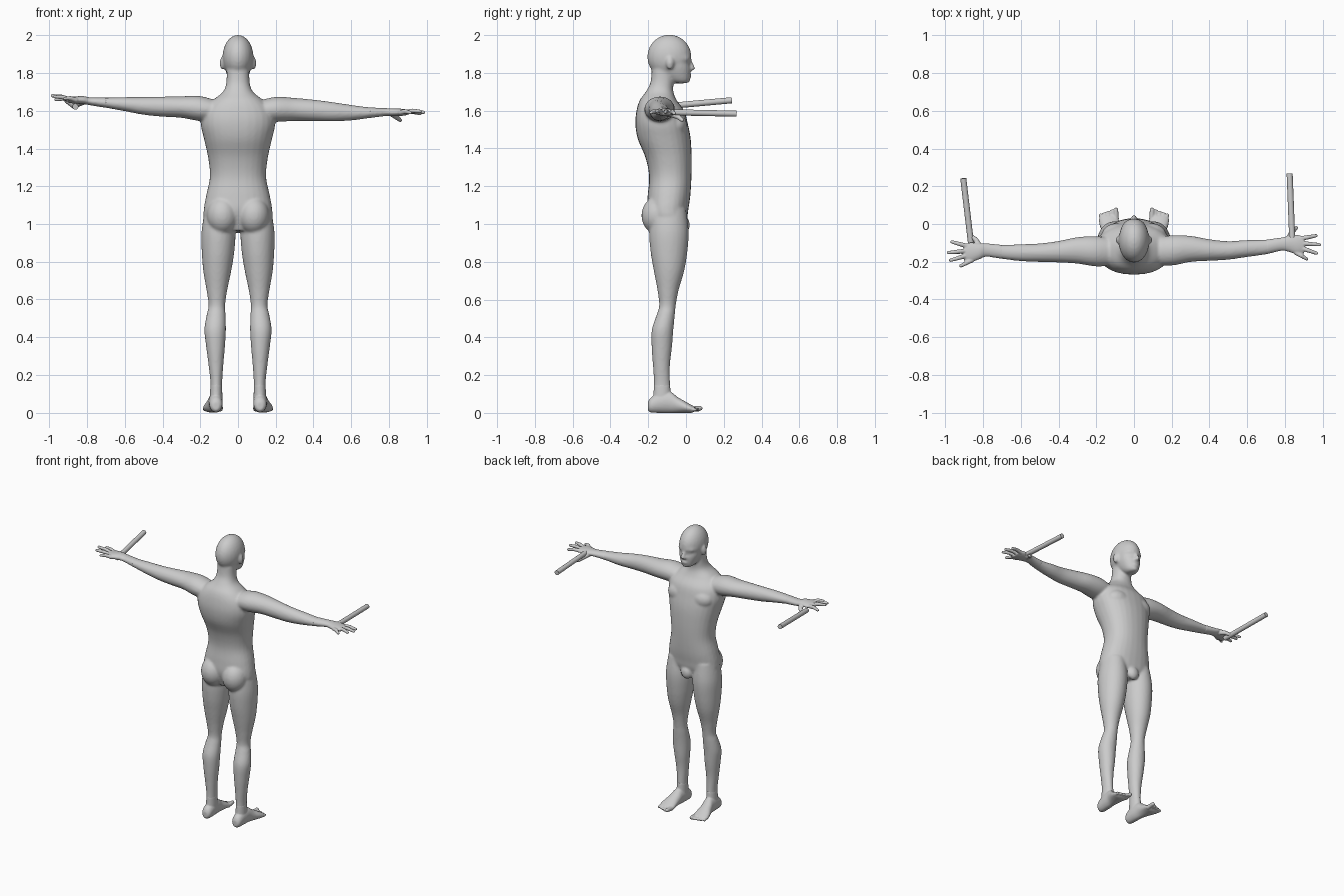
import bpy, bmesh, math
from mathutils import Vector, Matrix

grey = bpy.data.materials.new("plain_grey")
grey.diffuse_color = (0.6, 0.6, 0.6, 1)


def finish(name, bm, voxel=None, smooth=0):
    """Turn a bmesh of overlapping forms into one smooth object."""
    bmesh.ops.recalc_face_normals(bm, faces=bm.faces)
    me = bpy.data.meshes.new(name)
    bm.to_mesh(me)
    bm.free()
    me.materials.append(grey)
    ob = bpy.data.objects.new(name, me)
    bpy.context.collection.objects.link(ob)
    if voxel:
        m = ob.modifiers.new("fuse", 'REMESH')
        m.mode, m.voxel_size, m.use_smooth_shade = 'VOXEL', voxel, True
        s = ob.modifiers.new("soften", 'SMOOTH')
        s.factor, s.iterations = 0.5, smooth
    return ob


def catmull(a, b, c, d, t):
    return 0.5 * (2*b + (c-a)*t + (2*a-5*b+4*c-d)*t*t + (3*b-a-3*c+d)*t**3)


def loft(bm, axis, secs, power=2.0, flip=1, n=28, steps=5):
    """Sections (x, y, z, r1, r2) across an axis, joined by a smooth skin."""
    u, v = [k for k in range(3) if k != axis]
    S = [Vector(s) for s in secs]
    path = []
    for i in range(len(S) - 1):
        a, d = S[max(i-1, 0)], S[min(i+2, len(S)-1)]
        path += [catmull(a, S[i], S[i+1], d, k/steps) for k in range(steps)]
    path.append(S[-1])
    rings = []
    for s in path:
        ring = []
        for k in range(n):
            c, w = math.cos(2*math.pi*k/n), math.sin(2*math.pi*k/n)
            p = Vector(s[:3])
            p[u] += s[3] * math.copysign(abs(c)**(2/power), c)
            p[v] += s[4] * math.copysign(abs(w)**(2/power), w)
            p.x *= flip
            ring.append(bm.verts.new(p))
        rings.append(ring)
    for r, q in zip(rings, rings[1:]):
        for k in range(n):
            bm.faces.new((r[k], r[(k+1) % n], q[(k+1) % n], q[k]))
    bm.faces.new(rings[0])
    bm.faces.new(rings[-1])


def ball(bm, c, r):
    m = Matrix.Translation(c) @ Matrix.Diagonal((*r, 1))
    bmesh.ops.create_uvsphere(bm, u_segments=24, v_segments=16, radius=1, matrix=m)


def rod(bm, p, q, r1, r2, rounded=True, n=14):
    p, q = Vector(p), Vector(q)
    m = Matrix.Translation((p+q)/2) @ (q-p).to_track_quat('Z', 'Y').to_matrix().to_4x4()
    bmesh.ops.create_cone(bm, cap_ends=True, segments=n, radius1=r1, radius2=r2,
                          depth=(q-p).length, matrix=m)
    if rounded:
        ball(bm, p, (r1,)*3)
        ball(bm, q, (r2,)*3)


body = bmesh.new()

# torso and neck
loft(body, 2, [(0, -.095, .965, .12, .075), (0, -.095, 1.03, .178, .10),
               (0, -.097, 1.08, .181, .11), (0, -.09, 1.15, .169, .113),
               (0, -.083, 1.25, .149, .112), (0, -.092, 1.35, .158, .122),
               (0, -.115, 1.45, .18, .14), (0, -.129, 1.53, .197, .139),
               (0, -.136, 1.60, .185, .126), (0, -.147, 1.655, .135, .098),
               (0, -.14, 1.70, .08, .073), (0, -.127, 1.75, .062, .061),
               (0, -.12, 1.83, .06, .06)], power=2.25)
ball(body, (0, -.01, .995), (.04, .03, .045))

# skull, face and nose
ball(body, (0, -.088, 1.885), (.082, .117, .117))
loft(body, 2, [(0, -.025, 1.745, .025, .03), (0, -.035, 1.76, .043, .053),
               (0, -.05, 1.79, .058, .073), (0, -.06, 1.825, .069, .084),
               (0, -.07, 1.855, .074, .087), (0, -.07, 1.88, .076, .099),
               (0, -.085, 1.93, .07, .10)], power=2.2)
rod(body, (0, .02, 1.868), (0, .037, 1.825), .008, .013)
ball(body, (0, .022, 1.785), (.022, .009, .009))
ball(body, (0, .008, 1.762), (.022, .015, .014))

for s in (1, -1):
    # face halves: ears, brows, eyes, nostrils
    ball(body, (s*.084, -.085, 1.852), (.013, .02, .034))
    rod(body, (s*.016, .018, 1.876), (s*.048, .003, 1.874), .010, .009)
    ball(body, (s*.03, .002, 1.853), (.014, .012, .009))
    ball(body, (s*.011, .03, 1.822), (.009, .01, .008))
    # chest and buttocks
    ball(body, (s*.085, -.055, 1.525), (.085, .06, .065))
    ball(body, (s*.083, -.148, 1.045), (.083, .088, .1))
    # leg
    loft(body, 2, [(.10, -.09, 1.08, .075, .09), (.103, -.09, .96, .09, .104),
                   (.106, -.09, .85, .086, .097), (.11, -.09, .75, .074, .08),
                   (.112, -.095, .65, .055, .056), (.112, -.098, .57, .044, .044),
                   (.116, -.107, .52, .05, .048), (.121, -.124, .44, .057, .057),
                   (.119, -.128, .35, .05, .054), (.117, -.13, .25, .039, .045),
                   (.115, -.127, .15, .031, .043), (.117, -.128, .06, .033, .05)], flip=s)

# arms, slightly different in height and sweep
right_arm = [(.10, -.145, 1.60, .07, .05), (.2, -.14, 1.608, .08, .066),
             (.3, -.132, 1.607, .069, .061), (.4, -.138, 1.602, .057, .057),
             (.5, -.14, 1.595, .049, .051), (.6, -.13, 1.59, .045, .041),
             (.7, -.122, 1.59, .039, .028), (.78, -.107, 1.593, .035, .021)]
left_arm = [(.10, -.148, 1.60, .07, .05), (.2, -.145, 1.612, .08, .066),
            (.3, -.14, 1.62, .07, .057), (.4, -.147, 1.622, .057, .053),
            (.5, -.152, 1.626, .049, .047), (.6, -.152, 1.635, .045, .037),
            (.7, -.148, 1.643, .037, .027), (.78, -.138, 1.65, .035, .021)]
loft(body, 0, right_arm)
loft(body, 0, left_arm, flip=-1)
finish("body", body, .008, 5)

# hands: palm, four spread fingers and a lowered thumb
right_tips = [(.965, -.062, 1.585), (.984, -.11, 1.592), (.968, -.155, 1.597), (.915, -.185, 1.59)]
left_tips = [(.965, -.095, 1.66), (.984, -.152, 1.68), (.972, -.192, 1.675), (.918, -.222, 1.665)]
for name, s, arm, yc, zc, tips, thumb in (
        ("right_hand", 1, right_arm, -.11, 1.592, right_tips, (.86, -.02, 1.55)),
        ("left_hand", -1, left_arm, -.15, 1.657, left_tips, (.86, -.065, 1.625))):
    hand = bmesh.new()
    loft(hand, 0, arm[-2:] + [(.82, yc + .005, zc, .042, .021), (.865, yc, zc, .052, .019),
                              (.9, yc - .002, zc, .045, .014)], flip=s)
    for i, tip in enumerate(tips):
        tip = Vector(tip)
        root = Vector((.885 - (.025 if i == 3 else 0), yc + .033 - .025*i, zc))
        mid = root.lerp(tip, .5) + Vector((0, 0, .006))
        for p in (root, mid, tip):
            p.x *= s
        rod(hand, root, mid, .013, .0115)
        rod(hand, mid, tip, .0115, .009)
    thumb_root = Vector((s*.815, yc + .02, zc - .005))
    thumb_tip = Vector((s*thumb[0], thumb[1], thumb[2]))
    thumb_mid = thumb_root.lerp(thumb_tip, .5) + Vector((0, .012, 0))
    rod(hand, thumb_root, thumb_mid, .018, .014)
    rod(hand, thumb_mid, thumb_tip, .014, .010)
    finish(name, hand, .004, 3)

# feet with toes
for name, s in (("right_foot", 1), ("left_foot", -1)):
    foot = bmesh.new()
    loft(foot, 1, [(.117, -.202, .035, .015, .02), (.117, -.185, .042, .032, .04),
                   (.118, -.13, .055, .037, .055), (.121, -.08, .055, .037, .055),
                   (.126, -.045, .042, .042, .042), (.131, -.01, .032, .05, .032),
                   (.133, .025, .022, .053, .022), (.133, .042, .02, .044, .015)], flip=s)
    loft(foot, 2, [(.117, -.125, .04, .034, .055), (.116, -.126, .09, .033, .047),
                   (.115, -.127, .15, .031, .043)], flip=s)
    for i in range(5):
        r = .015 if i == 0 else .0115
        rod(foot, (s*(.095 + .019*i), .03 - .004*i, .02),
            (s*(.096 + .02*i), .075 - .007*i, .024 if i == 0 else .017), r, r*.85)
    finish(name, foot, .005, 3)

# two short sticks, one in each hand
for name, p, q in (("right_stick", (.84, -.11, 1.592), (.825, .268, 1.584)),
                   ("left_stick", (-.862, -.12, 1.622), (-.905, .242, 1.655))):
    bm = bmesh.new()
    rod(bm, p, q, .016, .016, rounded=False, n=24)
    ob = finish(name, bm)
    bpy.ops.object.select_all(action='DESELECT')
    bpy.context.view_layer.objects.active = ob
    ob.select_set(True)
    bpy.ops.object.shade_smooth_by_angle(angle=math.radians(40))
